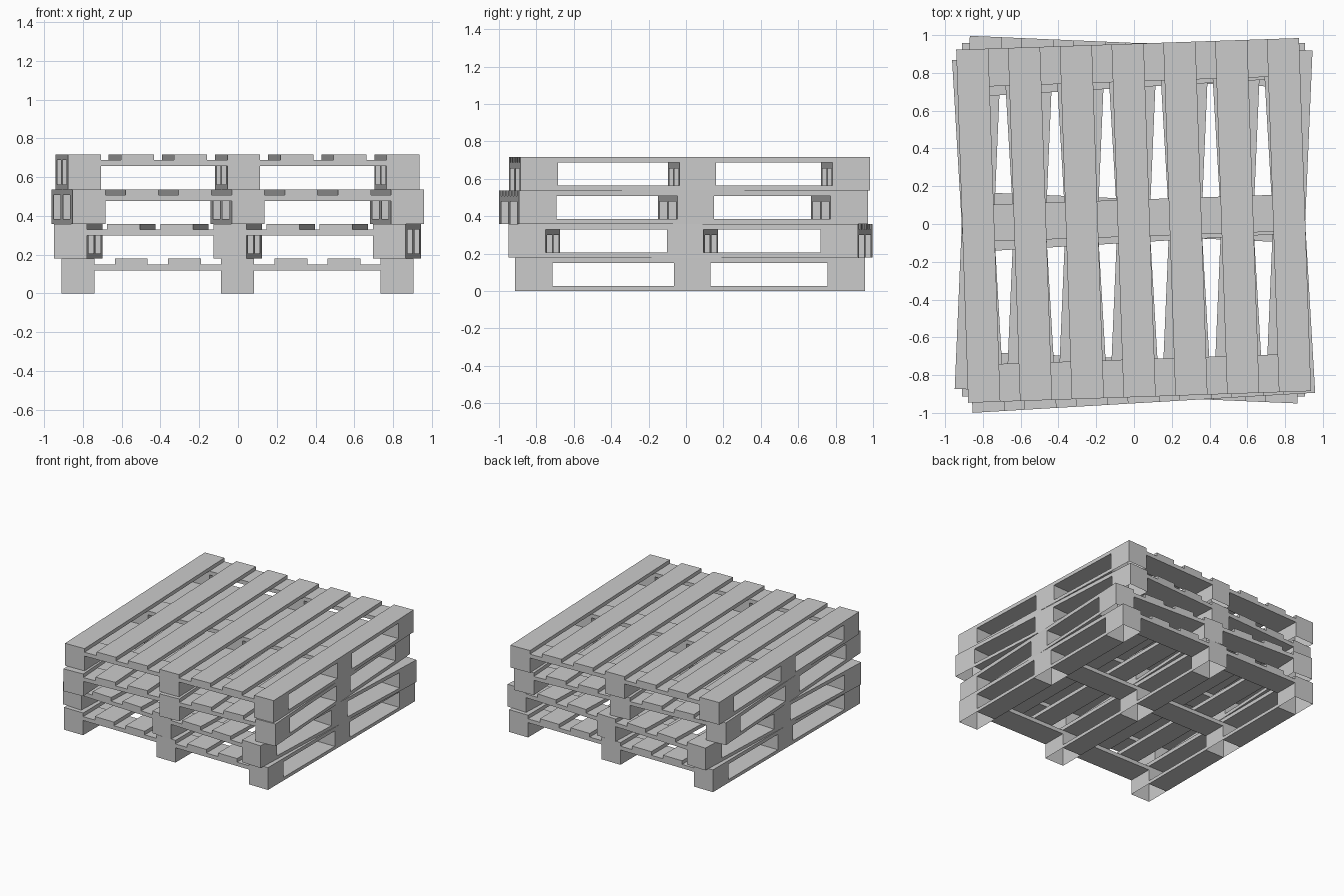
import bpy, bmesh, math
from mathutils import Matrix

cube = bpy.data.objects.get("Cube")
if cube:
    bpy.data.objects.remove(cube, do_unlink=True)

# Single plain grey for the whole stack
grey = bpy.data.materials.new("plain_grey")
grey.use_nodes = True
colour = (0.6, 0.6, 0.6, 1)
grey.diffuse_color = colour
grey.node_tree.nodes["Principled BSDF"].inputs["Base Color"].default_value = colour

# Shared pallet dimensions
HEIGHT, SLAT_Z, BAR_Z, RUNNER_Z = 0.179, 0.15, 0.119, 0.026
HALF_X, HALF_Y, BLOCK_X = 0.908, 0.935, 0.17
COLUMNS = [(c - BLOCK_X / 2, c + BLOCK_X / 2) for c in (-0.823, 0, 0.823)]
ROWS = [(-HALF_Y, -0.735), (-0.085, 0.11), (0.735, HALF_Y)]


def gaps(spans):
    """Open spans between neighbouring blocks."""
    return [(a[1], b[0]) for a, b in zip(spans, spans[1:])]


def make_part(name, boxes, parent, open_bottom=False):
    """One mesh object made of boxes given as x, y and z spans."""
    bm = bmesh.new()
    for spans in boxes:
        centre = [(a + b) / 2 for a, b in spans]
        size = [b - a for a, b in spans]
        bmesh.ops.create_cube(
            bm, size=1, matrix=Matrix.Translation(centre) @ Matrix.Diagonal((*size, 1)))
    if open_bottom:
        bm.normal_update()
        under = [f for f in bm.faces if f.normal.z < -0.5]
        bmesh.ops.delete(bm, geom=under, context="FACES_ONLY")
    mesh = bpy.data.meshes.new(name)
    bm.to_mesh(mesh)
    bm.free()
    mesh.materials.append(grey)
    obj = bpy.data.objects.new(name, mesh)
    bpy.context.collection.objects.link(obj)
    obj.parent = parent


def make_pallet(label, level, turn, shift_y):
    root = bpy.data.objects.new(label + "_pallet", None)
    bpy.context.collection.objects.link(root)
    root.location = (-0.002, shift_y, level * HEIGHT)
    root.rotation_euler.z = math.radians(turn)
    root.hide_render = True

    # Nine hollow spacer blocks
    make_part(label + "_blocks",
              [(x, y, (0, SLAT_Z)) for x in COLUMNS for y in ROWS], root, True)
    # Bottom runners from front to back between the blocks
    make_part(label + "_runners",
              [(x, y, (0, RUNNER_Z)) for x in COLUMNS for y in gaps(ROWS)], root)
    # Crossbars from side to side between the blocks
    make_part(label + "_crossbars",
              [(x, y, (BAR_Z, SLAT_Z)) for x in gaps(COLUMNS) for y in ROWS], root)
    # Seven deck slats
    pitch = (2 * HALF_X - BLOCK_X) / 6
    starts = [-HALF_X + i * pitch for i in range(7)]
    make_part(label + "_slats",
              [((s, s + BLOCK_X), (-HALF_Y, HALF_Y), (SLAT_Z, HEIGHT)) for s in starts], root)


# Stack of four, each turned a little
make_pallet("bottom", 0, 0, 0.022)
make_pallet("lower", 1, -2.45, 0.023)
make_pallet("upper", 2, 3.35, -0.013)
make_pallet("top", 3, 1.95, 0.019)
